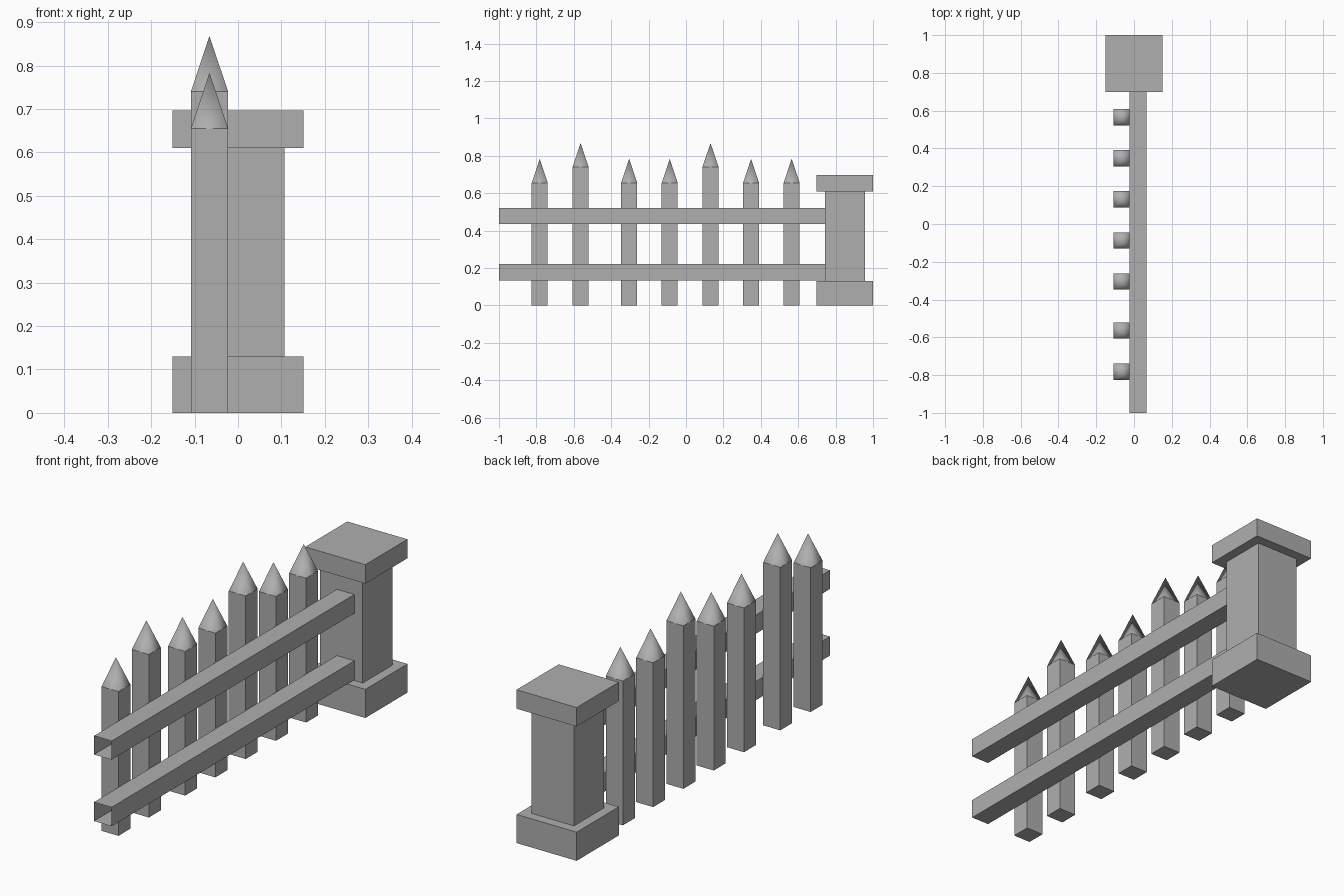
import bpy, bmesh
from math import pi, sqrt
from mathutils import Matrix

if "Cube" in bpy.data.objects:
    bpy.data.objects.remove(bpy.data.objects["Cube"])

# Dark grey for the whole fence
GREY = bpy.data.materials.new("dark_grey")
GREY.diffuse_color = (0.43, 0.43, 0.43, 1)
GREY.use_nodes = True
GREY.node_tree.nodes["Principled BSDF"].inputs["Base Color"].default_value = GREY.diffuse_color


def add_object(name, bm, smooth=False):
    for f in bm.faces:
        f.smooth = smooth
    mesh = bpy.data.meshes.new(name)
    bm.to_mesh(mesh)
    bm.free()
    mesh.materials.append(GREY)
    ob = bpy.data.objects.new(name, mesh)
    bpy.context.collection.objects.link(ob)
    return ob


def box(name, x, y, z, open_ends=False):
    """Box from (min, max) ranges; open_ends removes the two y faces."""
    bm = bmesh.new()
    size = [r[1] - r[0] for r in (x, y, z)]
    mid = [(r[0] + r[1]) / 2 for r in (x, y, z)]
    bmesh.ops.create_cube(bm, size=1, matrix=Matrix.Translation(mid) @ Matrix.Diagonal((*size, 1)))
    if open_ends:
        bm.normal_update()
        ends = [f for f in bm.faces if abs(f.normal.y) > 0.9]
        bmesh.ops.delete(bm, geom=ends, context='FACES_ONLY')
    return add_object(name, bm)


def spike(name, x, y, z0, z1, width):
    """Smooth-shaded four-sided point without a base face."""
    bm = bmesh.new()
    place = Matrix.Translation((x, y, (z0 + z1) / 2)) @ Matrix.Rotation(pi / 4, 4, 'Z')
    bmesh.ops.create_cone(bm, cap_ends=False, segments=4, radius1=width / sqrt(2),
                          radius2=0, depth=z1 - z0, matrix=place)
    bmesh.ops.remove_doubles(bm, verts=bm.verts, dist=1e-5)
    return add_object(name, bm, smooth=True)


# End post: base, shaft and cap
POST_Y = 0.849
for name, half, z in (("post_base", 0.151, (0, 0.13)),
                      ("post_shaft", 0.107, (0.13, 0.61)),
                      ("post_cap", 0.151, (0.61, 0.696))):
    box(name, (-half, half), (POST_Y - half, POST_Y + half), z)

# Two horizontal rails, open at the ends
for name, z in (("lower_rail", (0.134, 0.22)), ("upper_rail", (0.436, 0.521))):
    box(name, (-0.023, 0.065), (-1, POST_Y - 0.107), z, open_ends=True)

# Pickets with pointed tips; two of them are taller
W = 0.0855
PX = -0.0657
pickets = ((-0.782, 0), (-0.564, 1), (-0.304, 0), (-0.087, 0),
           (0.131, 1), (0.348, 0), (0.565, 0))
for i, (y, tall) in enumerate(pickets, 1):
    top = 0.74 if tall else 0.655
    box(f"picket_{i}", (PX - W / 2, PX + W / 2), (y - W / 2, y + W / 2), (0, top))
    spike(f"picket_tip_{i}", PX, y, top, top + 0.128, W)
